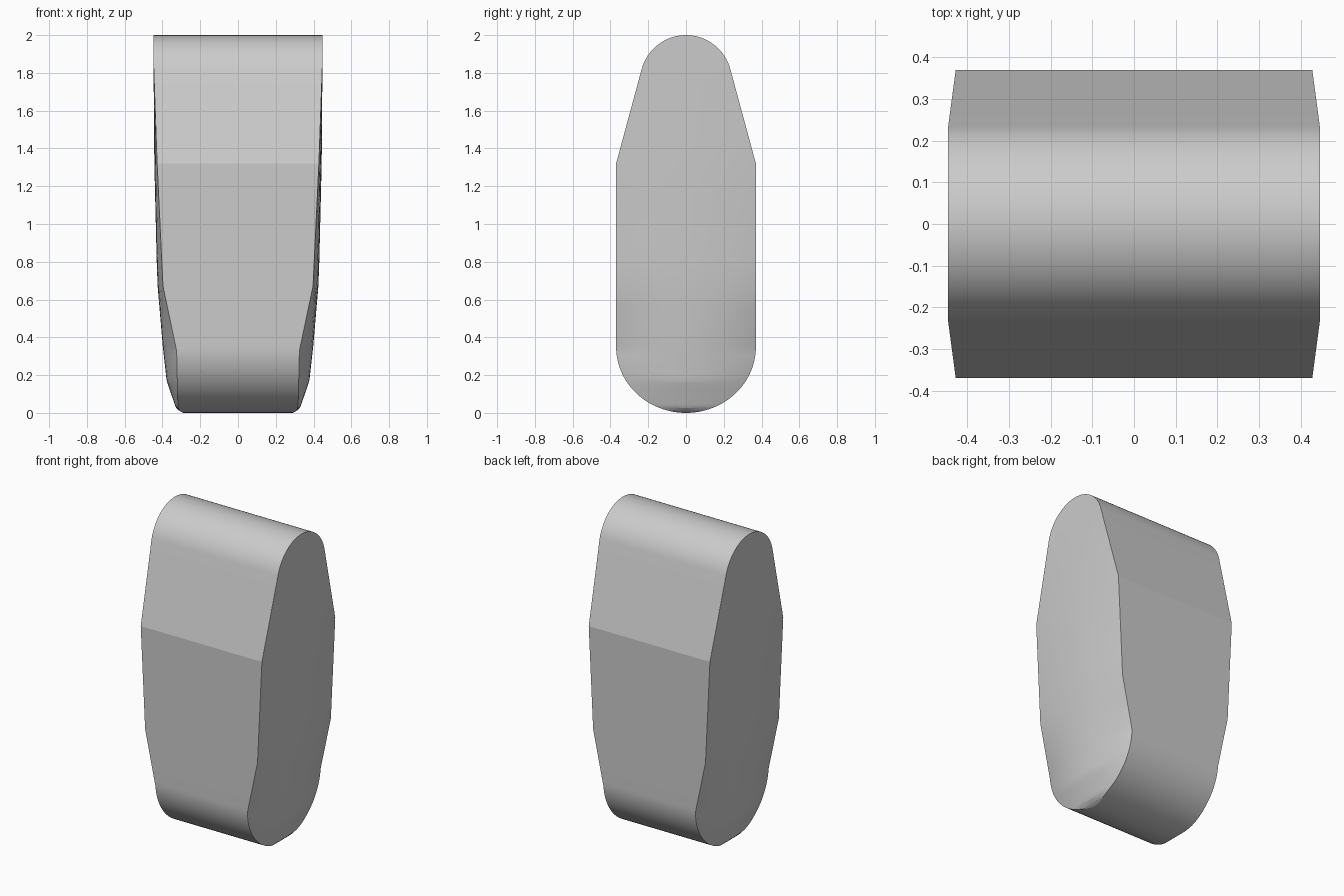
import bpy, bmesh, math

if "Cube" in bpy.data.objects:
    bpy.data.objects.remove(bpy.data.objects["Cube"])

TOP_R, HALF_D = 0.243, 0.37


def lerp_table(table, z):
    for (z0, a), (z1, b) in zip(table, table[1:]):
        if z <= z1:
            return a + (b - a) * (z - z0) / (z1 - z0)
    return table[-1][1]


# half width along the middle of each side, and along its front/back rim
mid = [(0, .29), (.01, .31), (.03, .33), (.17, .378), (.35, .398),
       (.70, .428), (1.32, .443), (1.82, .447), (2, .447)]
rim = [(0, .29), (.01, .31), (.03, .318), (.33, .325), (.67, .397),
       (1.32, .428), (1.82, .446), (2, .447)]

# side profile as (half depth, height): round base, straight wall, taper, round top
rows = []
for i in range(25):
    a = math.pi / 2 * i / 24
    rows.append((HALF_D * math.sin(a), 0.35 * (1 - math.cos(a))))
rows += [(HALF_D, z) for z in (.45, .56, .67, .8, .95, 1.14, 1.32)]
start = math.atan2(0.135, 0.50)
y0, z0 = TOP_R * math.cos(start), 2 - TOP_R + TOP_R * math.sin(start)
rows += [(HALF_D + (y0 - HALF_D) * k / 4, 1.32 + (z0 - 1.32) * k / 4) for k in range(1, 4)]
for i in range(17):
    a = start + (math.pi / 2 - start) * i / 16
    rows.append((TOP_R * math.cos(a), 2 - TOP_R + TOP_R * math.sin(a)))

# loft the rows into one body with gently bulging sides
bm = bmesh.new()
N = 16
rings = []
for w, z in rows:
    xm, xr = lerp_table(mid, z), lerp_table(rim, z)
    side = []
    for i in range(N + 1):
        t = -math.cos(math.pi * i / N)
        side.append((xr + (xm - xr) * (1 - t * t), t * w))
    outline = side + [(-x, y) for x, y in reversed(side)]
    rings.append([bm.verts.new((x, y, z)) for x, y in outline])
for lo, hi in zip(rings, rings[1:]):
    n = len(lo)
    for i in range(n):
        j = (i + 1) % n
        bm.faces.new((lo[i], lo[j], hi[j], hi[i]))
bmesh.ops.remove_doubles(bm, verts=bm.verts, dist=1e-5)
bmesh.ops.recalc_face_normals(bm, faces=bm.faces)

mesh = bpy.data.meshes.new("rounded_body")
bm.to_mesh(mesh)
bm.free()
body = bpy.data.objects.new("rounded_body", mesh)
bpy.context.collection.objects.link(body)
bpy.context.view_layer.objects.active = body
body.select_set(True)
bpy.ops.object.shade_smooth_by_angle(angle=math.radians(14))
